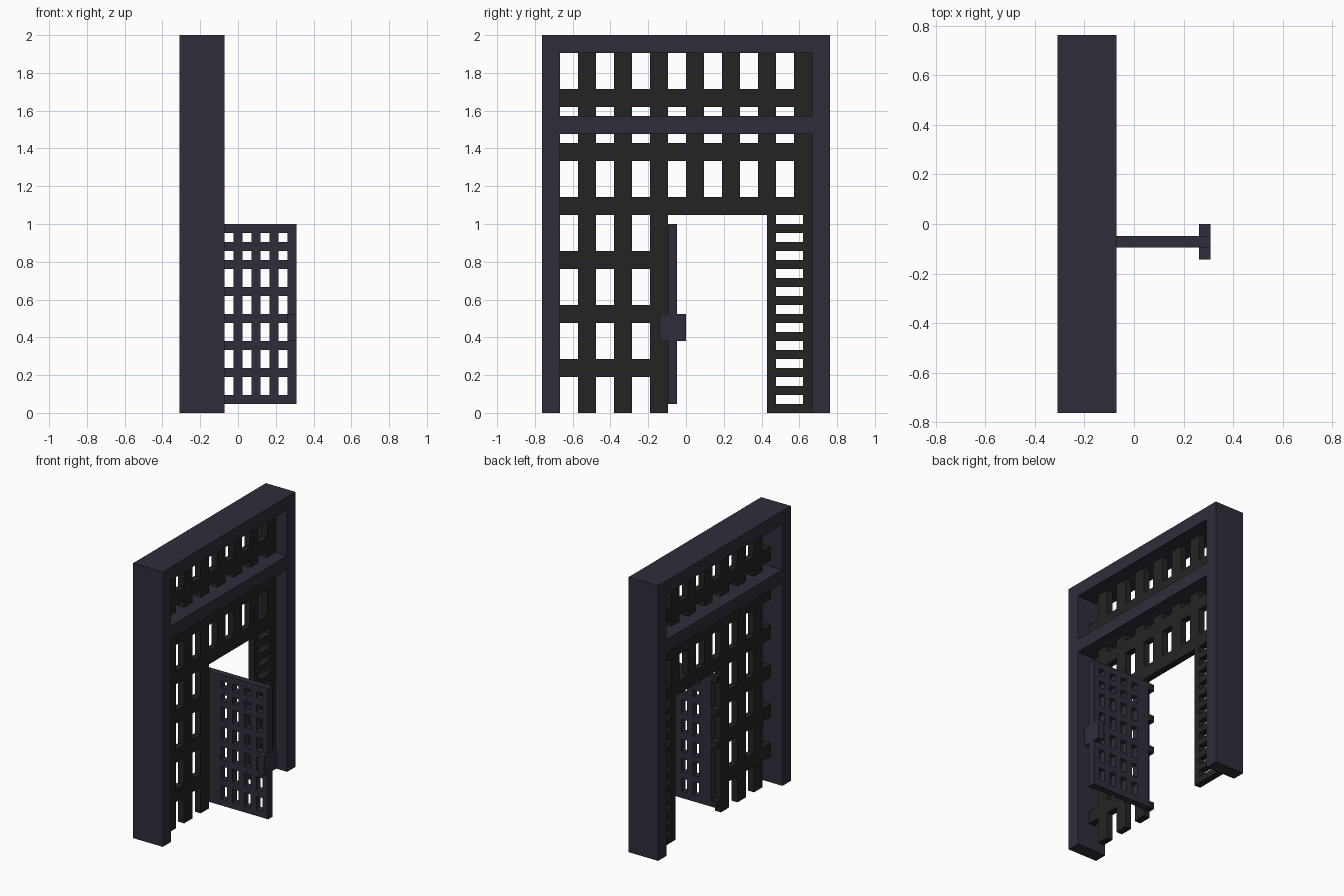
import bpy, bmesh
from mathutils import Vector

if "Cube" in bpy.data.objects:
    bpy.data.objects.remove(bpy.data.objects["Cube"])

U = 1 / 21                          # module: the model is 13 x 32 x 42 modules
ORIGIN = Vector((-6.5, -16, 0))


def material(name, rgb):
    m = bpy.data.materials.new(name)
    m.diffuse_color = (*rgb, 1)
    m.use_nodes = True
    m.node_tree.nodes["Principled BSDF"].inputs["Base Color"].default_value = m.diffuse_color
    return m


NAVY = material("dark navy metal", (0.028, 0.026, 0.042))
BLACK = material("black iron", (0.0175, 0.0175, 0.0165))


def rect(a0, a1, z0, z1):
    return {(a, z) for a in range(a0, a1) for z in range(z0, z1)}


def panel(name, cells, axis, start, depth, mat):
    """Cut-out sheet of module cells, extruded along axis (0 = x, 1 = y)."""
    def place(a, z):
        p = (start, a, z) if axis == 0 else (a, start, z)
        return (Vector(p) + ORIGIN) * U

    bm = bmesh.new()
    verts = {}
    for a, z in sorted(cells):
        corners = [(a, z), (a + 1, z), (a + 1, z + 1), (a, z + 1)]
        for c in corners:
            if c not in verts:
                verts[c] = bm.verts.new(place(*c))
        bm.faces.new([verts[c] for c in corners])
    ext = bmesh.ops.extrude_face_region(bm, geom=bm.faces[:], use_keep_orig=True)
    shift = Vector((0, 0, 0))
    shift[axis] = depth * U
    bmesh.ops.translate(bm, vec=shift,
                        verts=[g for g in ext["geom"] if isinstance(g, bmesh.types.BMVert)])
    bmesh.ops.recalc_face_normals(bm, faces=bm.faces[:])
    me = bpy.data.meshes.new(name)
    bm.to_mesh(me)
    bm.free()
    me.materials.append(mat)
    ob = bpy.data.objects.new(name, me)
    bpy.context.collection.objects.link(ob)
    return ob


# outer frame: two posts, lintel and crossbar
frame = rect(0, 2, 0, 42) | rect(30, 32, 0, 42) | rect(2, 30, 40, 42) | rect(2, 30, 31, 33)
panel("gate_frame", frame, 0, 0, 5, NAVY)

# iron lattice in the middle of the frame, with a doorway left open
lattice = set()
for y in range(4, 30, 4):
    lattice |= rect(y, y + 2, 0 if y < 14 else 22, 40)
for z in range(4, 40, 6):
    lattice |= rect(2, 14 if z < 22 else 30, z, z + 2)
panel("lattice", lattice - frame, 0, 2, 1, BLACK)

# narrow laddered jamb beside the doorway
jamb = rect(25, 26, 0, 22) | rect(29, 30, 0, 22)
for z in range(0, 22, 2):
    jamb |= rect(26, 29, z, z + 1)
panel("ladder_jamb", jamb, 0, 2, 1, BLACK)

# open door, swung out at a right angle
door = rect(3, 5, 1, 21)
for x in (6, 8, 10, 12):
    door |= rect(x, x + 1, 1, 21)
for z in (1, 4, 7, 10, 13, 16, 18, 20):
    door |= rect(3, 13, z, z + 1)
panel("door", door, 1, 14, 1, NAVY)

# handle on both sides of the door's free edge
for side, y in (("left", 13), ("right", 15)):
    panel("door_handle_" + side, rect(12, 13, 8, 11), 1, y, 1, NAVY)

# hinge knuckles
for z in (1, 10, 15, 20):
    panel("hinge", rect(2, 3, z, z + 1), 1, 14, 1, BLACK)
